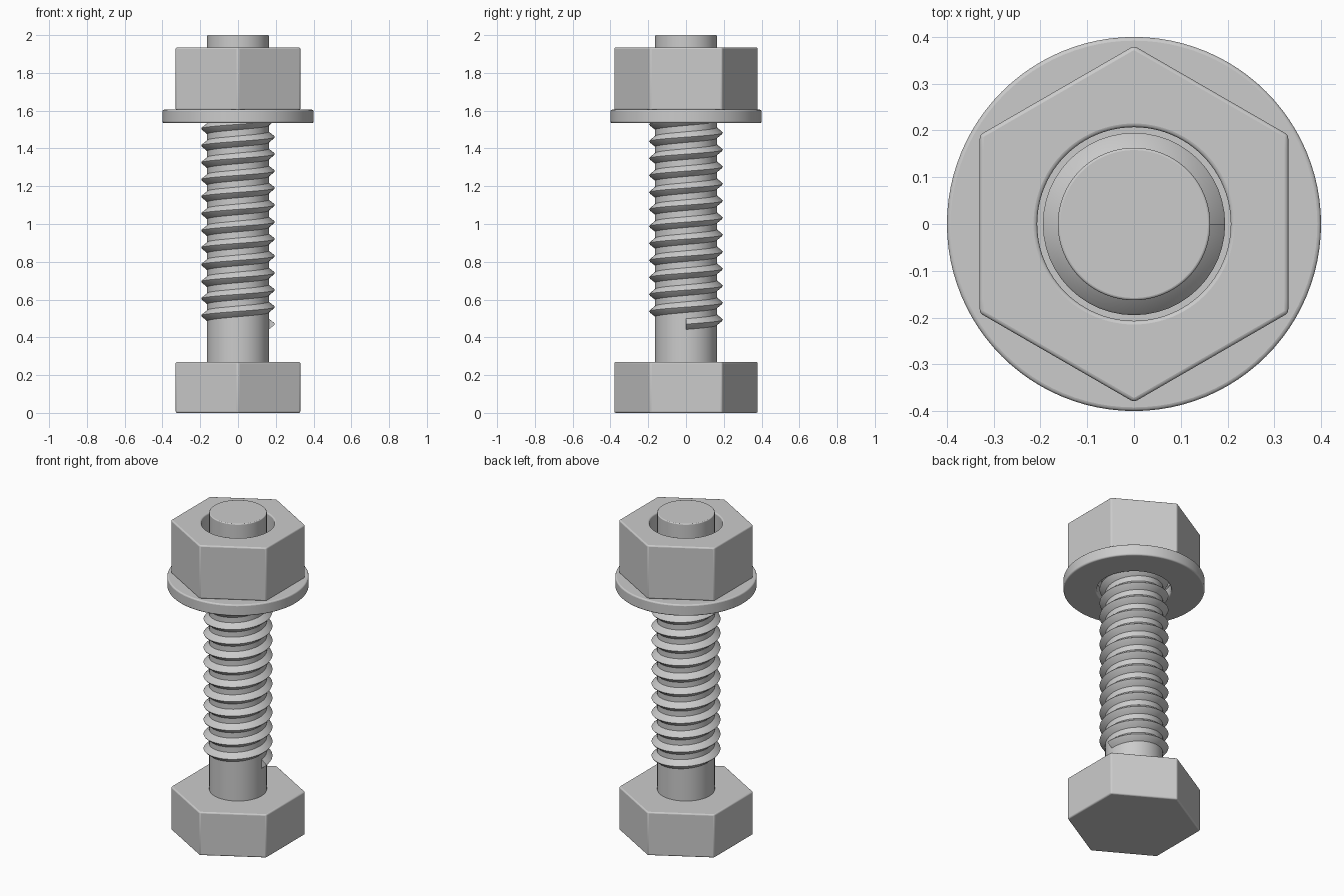
import bpy, bmesh
from math import sin, cos, pi, radians

if "Cube" in bpy.data.objects:
    bpy.data.objects.remove(bpy.data.objects["Cube"])

SEG = 96
APOTHEM = 0.33


def hex_radius(a):
    # distance to a hexagon edge, corners pointing along +y and -y
    d = (a + pi / 6) % (pi / 3) - pi / 6
    return APOTHEM / cos(d)


def ring(r):
    # points around z; r is a radius or a function of angle
    pts = []
    for i in range(SEG):
        a = 2 * pi * i / SEG
        q = r(a) if callable(r) else r
        pts.append((q * cos(a), q * sin(a)))
    return pts


def finish(name, bm, bevel=0.0):
    bmesh.ops.recalc_face_normals(bm, faces=bm.faces[:])
    mesh = bpy.data.meshes.new(name)
    bm.to_mesh(mesh)
    bm.free()
    ob = bpy.data.objects.new(name, mesh)
    bpy.context.collection.objects.link(ob)
    if bevel:
        mod = ob.modifiers.new("soft_edges", 'BEVEL')
        mod.width, mod.segments = bevel, 3
        mod.limit_method, mod.angle_limit = 'ANGLE', radians(30)
    bpy.ops.object.select_all(action='DESELECT')
    ob.select_set(True)
    bpy.context.view_layer.objects.active = ob
    bpy.ops.object.shade_smooth_by_angle(angle=radians(30))
    return ob


def prism(name, outline, z0, z1, bevel):
    bm = bmesh.new()
    lo, hi = [[bm.verts.new((x, y, z)) for x, y in outline] for z in (z0, z1)]
    bm.faces.new(lo)
    bm.faces.new(hi)
    n = len(outline)
    for i in range(n):
        j = (i + 1) % n
        bm.faces.new((lo[i], lo[j], hi[j], hi[i]))
    return finish(name, bm, bevel)


def collar(name, outer, inner, z0, z1, bevel):
    # closed ring with a through hole
    bm = bmesh.new()
    loops = [[bm.verts.new((x, y, z)) for x, y in ring(r)]
             for r, z in ((outer, z0), (outer, z1), (inner, z1), (inner, z0))]
    for k in range(4):
        a, b = loops[k], loops[(k + 1) % 4]
        for i in range(SEG):
            j = (i + 1) % SEG
            bm.faces.new((a[i], a[j], b[j], b[i]))
    return finish(name, bm, bevel)


def thread(name, z0, pitch, turns, steps=48):
    # ridge profile swept along a right-handed helix
    profile = [(0.155, -0.035), (0.191, -0.006), (0.195, 0), (0.191, 0.006), (0.155, 0.035)]
    bm = bmesh.new()
    rows = []
    for i in range(turns * steps + 1):
        a = 2 * pi * i / steps
        z = z0 + pitch * i / steps
        rows.append([bm.verts.new((r * cos(a), r * sin(a), z + dz)) for r, dz in profile])
    n = len(profile)
    for a, b in zip(rows, rows[1:]):
        for k in range(n):
            m = (k + 1) % n
            bm.faces.new((a[k], a[m], b[m], b[k]))
    bm.faces.new(rows[0])
    bm.faces.new(rows[-1])
    return finish(name, bm)


# bolt
hexagon = [(APOTHEM / cos(pi / 6) * cos(pi / 2 + k * pi / 3),
            APOTHEM / cos(pi / 6) * sin(pi / 2 + k * pi / 3)) for k in range(6)]
prism("bolt_head", hexagon, 0, 0.27, 0.008)
prism("bolt_shank", ring(0.163), 0.25, 2.0, 0.005)
thread("bolt_thread", 0.47, 0.09, 15)

# washer and nut
collar("washer", 0.4, 0.21, 1.535, 1.605, 0.008)
collar("nut", hex_radius, 0.207, 1.603, 1.935, 0.008)
